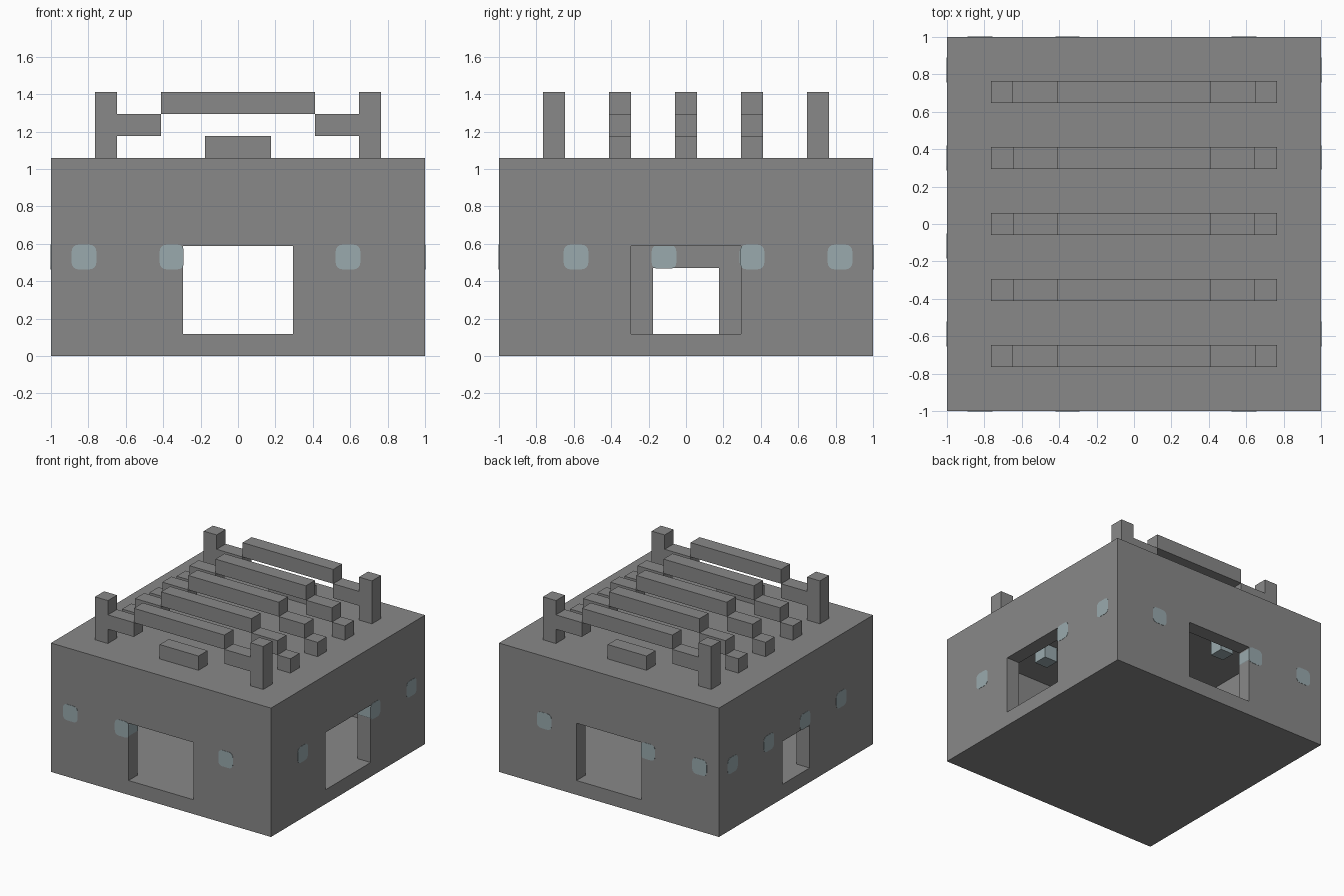
import bpy
import bmesh
import math
from mathutils import Matrix, Vector

U = 2 / 17          # one block of the building grid

if "Cube" in bpy.data.objects:
    bpy.data.objects.remove(bpy.data.objects["Cube"], do_unlink=True)


def material(name, rgb):
    m = bpy.data.materials.new(name)
    m.use_nodes = True
    m.diffuse_color = (*rgb, 1)
    m.node_tree.nodes["Principled BSDF"].inputs["Base Color"].default_value = (*rgb, 1)
    return m


stone = material("grey stone", (0.25, 0.25, 0.25))
glass = material("pale blue glass", (0.32, 0.40, 0.42))


def finish(name, bm, mat):
    bmesh.ops.recalc_face_normals(bm, faces=bm.faces)
    mesh = bpy.data.meshes.new(name)
    bm.to_mesh(mesh)
    bm.free()
    mesh.materials.append(mat)
    obj = bpy.data.objects.new(name, mesh)
    bpy.context.collection.objects.link(obj)
    return obj


def box(name, x, y, z, mat=stone):
    """Box from three (low, high) ranges given in blocks."""
    bm = bmesh.new()
    size = [(r[1] - r[0]) * U for r in (x, y, z)]
    mid = [(r[1] + r[0]) * U / 2 for r in (x, y, z)]
    bmesh.ops.create_cube(bm, size=1, matrix=Matrix.Translation(mid) @ Matrix.Diagonal((*size, 1)))
    return finish(name, bm, mat)


# Hollow hall with a doorway in each wall
hall = box("hall", (-8.5, 8.5), (-8.5, 8.5), (0, 9))
cutters = [
    box("room_cutter", (-7.5, 7.5), (-7.5, 7.5), (1, 8)),
    box("front_back_door_cutter", (-2.5, 2.5), (-9, 9), (1, 5)),
    box("left_door_cutter", (0, 9), (-2.5, 2.5), (1, 5)),
    box("right_door_cutter", (-9, 0), (-1.5, 1.5), (1, 4)),
]
for cutter in cutters:
    mod = hall.modifiers.new(cutter.name, 'BOOLEAN')
    mod.operation = 'DIFFERENCE'
    mod.solver = 'EXACT'
    mod.object = cutter
bpy.context.view_layer.update()
cut_mesh = bpy.data.meshes.new_from_object(
    hall.evaluated_get(bpy.context.evaluated_depsgraph_get()))
hall.modifiers.clear()
hall.data = cut_mesh
for cutter in cutters:
    bpy.data.objects.remove(cutter, do_unlink=True)


# Rounded panes set through the wall, trimmed where they meet a doorway
def window(name, axis, side, u, low=-9, high=9, bottom=0):
    half, radius, lip = 0.56 * U, 0.3 * U, 0.002
    bm = bmesh.new()
    ring = []
    for corner in range(4):
        for step in range(5):
            a = math.pi / 2 * (corner + step / 4)
            mid = math.pi / 2 * (corner + 0.5)
            p = u * U + math.copysign(half - radius, math.cos(mid)) + radius * math.cos(a)
            q = 4.5 * U + math.copysign(half - radius, math.sin(mid)) + radius * math.sin(a)
            p = min(max(p, low * U - lip), high * U + lip)
            q = max(q, bottom * U - lip)
            d = side * (7.5 * U - lip)
            ring.append(bm.verts.new((d, p, q) if axis == 'x' else (p, d, q)))
    face = bm.faces.new(ring)
    out = bmesh.ops.extrude_face_region(bm, geom=[face])
    depth = side * (U + 2 * lip)
    move = Vector((depth, 0, 0)) if axis == 'x' else Vector((0, depth, 0))
    bmesh.ops.translate(bm, vec=move, verts=[v for v in out["geom"] if isinstance(v, bmesh.types.BMVert)])
    bmesh.ops.remove_doubles(bm, verts=bm.verts, dist=0.0001)
    return finish(name, bm, glass)


for wall, side in (("front", -1), ("back", 1)):
    window(wall + "_window_outer", 'y', side, -7)
    window(wall + "_window_door", 'y', side, -3, high=-2.5)
    window(wall + "_window_far", 'y', side, 5)
for wall, side in (("left", 1), ("right", -1)):
    window(wall + "_window_front", 'x', side, -5)
    window(wall + "_window_door", 'x', side, 3, low=2.5 if side > 0 else -9)
    window(wall + "_window_back", 'x', side, 7)
window("right_window_over_door", 'x', -1, -1, bottom=4)

# Glass lamps under the ceiling
for x in (-4, 4):
    for y in (-4, 4):
        box("ceiling_lamp", (x - .5, x + .5), (y - .5, y + .5), (7, 8), glass)

# Five stepped arches on the roof, the end ones with posts and a low block
for row in (-6, -3, 0, 3, 6):
    y = (row - 0.5, row + 0.5)
    end = abs(row) == 6
    box("arch_beam", (-3.5, 3.5), y, (11, 12))
    for s in (-1, 1):
        box("arch_arm", sorted((s * 3.5, s * 5.5)), y, (10, 11))
        box("arch_post" if end else "arch_foot", sorted((s * 5.5, s * 6.5)), y, (9, 12 if end else 10))
    if end:
        box("roof_block", (-1.5, 1.5), y, (9, 10))
